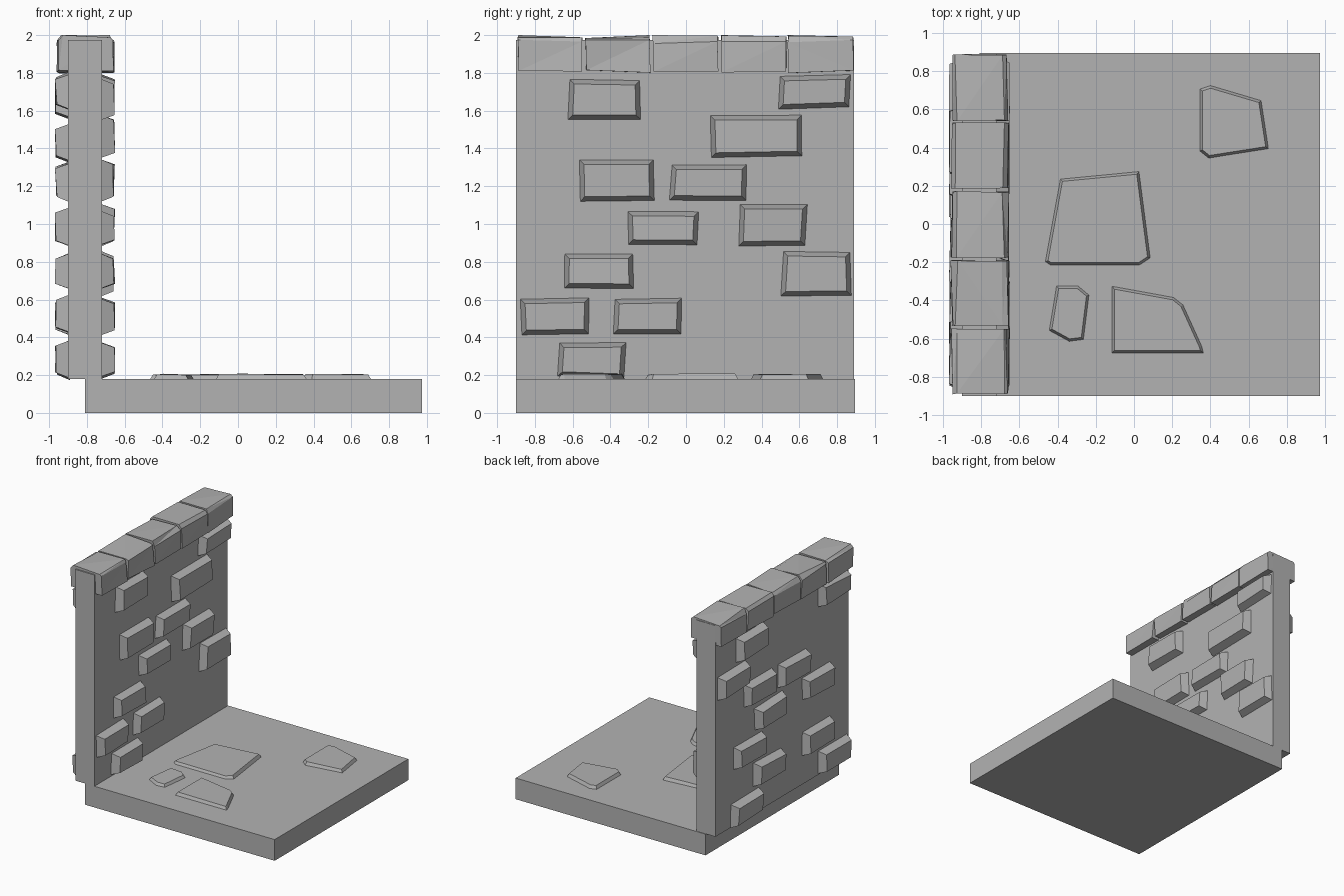
import bpy
import bmesh
import random
from mathutils import Vector

random.seed(4)

default_cube = bpy.data.objects.get("Cube")
if default_cube:
    bpy.data.objects.remove(default_cube, do_unlink=True)

# One plain stone grey for everything
GREY = (0.45, 0.45, 0.45, 1)
stone_grey = bpy.data.materials.new("stone_grey")
stone_grey.use_nodes = True
stone_grey.diffuse_color = GREY
stone_grey.node_tree.nodes["Principled BSDF"].inputs["Base Color"].default_value = GREY

FLOOR_TOP = 0.18
WALL_FRONT, WALL_BACK = -0.72, -0.90


def finish(name, bm):
    bmesh.ops.recalc_face_normals(bm, faces=bm.faces[:])
    mesh = bpy.data.meshes.new(name)
    bm.to_mesh(mesh)
    bm.free()
    mesh.materials.append(stone_grey)
    obj = bpy.data.objects.new(name, mesh)
    bpy.context.collection.objects.link(obj)
    return obj


def box_mesh(low, high):
    bm = bmesh.new()
    bmesh.ops.create_cube(bm, size=1)
    low, high = Vector(low), Vector(high)
    for v in bm.verts:
        v.co = (low + high) / 2 + v.co * (high - low)
    return bm


def wobble(amount):
    return random.uniform(-amount, amount)


def raised_stone(name, outline, thickness, inset, roughness, sink=0.01):
    """Flat stone with a sloping rim: outline points lie on a surface."""
    bm = bmesh.new()
    face = bm.faces.new([bm.verts.new(p) for p in outline])
    face.normal_update()
    normal = face.normal.copy()
    rim = list(face.verts)
    bmesh.ops.inset_region(bm, faces=[face], thickness=inset,
                           use_even_offset=True, use_boundary=True)
    for v in face.verts:
        v.co += normal * (thickness + wobble(roughness))
    for v in rim:
        v.co -= normal * sink
    bm.faces.new(list(reversed(rim)))
    return finish(name, bm)


def wall_stone(name, y, z, width, height, side):
    """Brick on the wall; side is +1 for the inner face, -1 for the outer."""
    surface = WALL_FRONT if side > 0 else WALL_BACK
    corners = [(-1, -1), (1, -1), (1, 1), (-1, 1)]
    outline = [(surface,
                y + side * a * width / 2 + wobble(0.008),
                z + b * height / 2 + wobble(0.008)) for a, b in corners]
    raised_stone(name, outline, 0.064, 0.028, 0.006)


# Floor slab and wall
finish("floor_slab", box_mesh((-0.81, -0.9, 0), (0.975, 0.895, FLOOR_TOP)))
finish("wall", box_mesh((WALL_BACK, -0.9, FLOOR_TOP), (WALL_FRONT, 0.89, 1.975)))

# Inner bricks: centre y, centre z, width, height
inner_bricks = [
    (-0.43, 1.66, 0.39, 0.21), (0.68, 1.70, 0.38, 0.18), (0.37, 1.47, 0.49, 0.23),
    (-0.37, 1.23, 0.40, 0.23), (0.12, 1.22, 0.41, 0.20), (-0.12, 0.98, 0.37, 0.19),
    (0.46, 0.99, 0.36, 0.22), (-0.46, 0.75, 0.37, 0.20), (0.69, 0.74, 0.37, 0.24),
    (-0.69, 0.51, 0.37, 0.19), (-0.20, 0.51, 0.37, 0.19), (-0.50, 0.28, 0.36, 0.19),
]
for i, brick in enumerate(inner_bricks):
    wall_stone(f"inner_brick_{i}", *brick, side=1)

# Outer bricks share one size
outer_bricks = [
    (0.43, 1.66), (-0.68, 1.70), (-0.14, 1.22), (0.67, 1.43), (0.32, 1.23), (-0.46, 0.99),
    (0.18, 0.98), (0.46, 0.75), (0.20, 0.51), (-0.46, 0.52), (-0.68, 0.29), (0.50, 0.28),
]
for i, (y, z) in enumerate(outer_bricks):
    wall_stone(f"outer_brick_{i}", y, z, 0.38, 0.20, side=-1)

# Coping blocks along the top of the wall, slightly crowned and irregular
COUNT, START, PITCH, GAP = 5, -0.89, 0.358, 0.015
for i in range(COUNT):
    y = START + i * PITCH
    bm = box_mesh((-0.955, y, 1.805), (-0.66, y + PITCH - GAP, 1.99))
    lengthwise = [e for e in bm.edges
                  if abs(e.verts[0].co.y - e.verts[1].co.y) > PITCH / 2
                  and e.verts[0].co.z > 1.9]
    bmesh.ops.bevel(bm, geom=lengthwise, offset=0.025, segments=1, affect="EDGES")
    for v in bm.verts:
        v.co.x += wobble(0.008)
        v.co.y += wobble(0.005)
        v.co.z = min(v.co.z + wobble(0.01), 2)
    top = max(bm.verts, key=lambda v: v.co.z)
    top.co.z = 2
    bmesh.ops.triangulate(bm, faces=bm.faces[:])
    finish(f"coping_block_{i}", bm)

# Worn paving stones set in the floor
paving = {
    "far": [(0.34, 0.38), (0.39, 0.34), (0.71, 0.39), (0.67, 0.65), (0.40, 0.73), (0.34, 0.71)],
    "middle": [(-0.47, -0.20), (-0.44, -0.22), (0.03, -0.22), (0.09, -0.18), (0.03, 0.28), (-0.39, 0.24)],
    "near": [(-0.12, -0.68), (0.37, -0.68), (0.36, -0.64), (0.26, -0.42), (0.21, -0.38), (-0.12, -0.32)],
    "small": [(-0.45, -0.56), (-0.34, -0.62), (-0.26, -0.61), (-0.23, -0.37), (-0.29, -0.32), (-0.41, -0.32)],
}
for name, points in paving.items():
    raised_stone(f"paving_stone_{name}", [(x, y, FLOOR_TOP) for x, y in points],
                 0.024, 0.018, 0.004)
